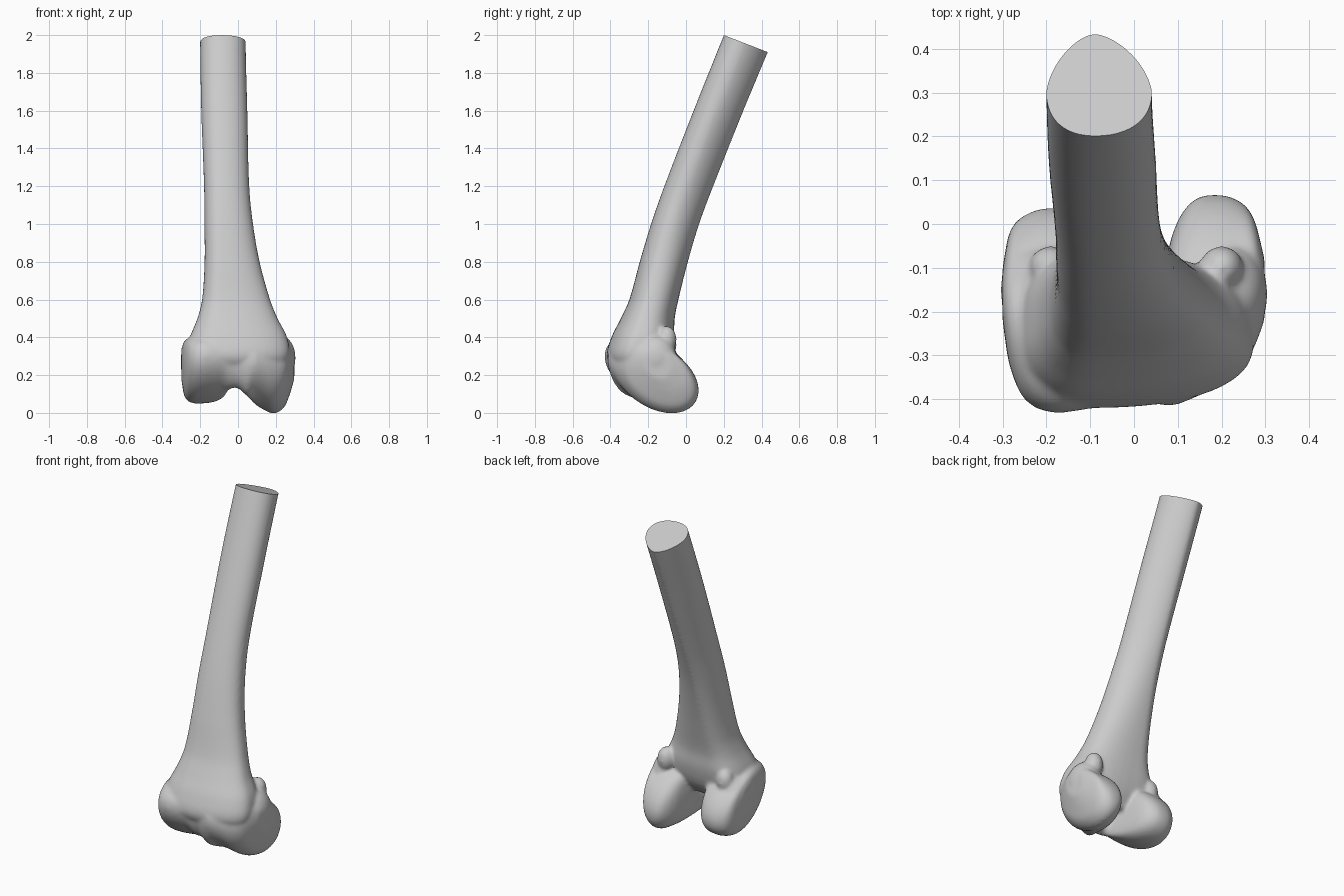
import bpy, bmesh
from math import sin, cos, pi, sqrt
from mathutils import Vector, Matrix

cube = bpy.data.objects.get("Cube")
if cube:
    bpy.data.objects.remove(cube, do_unlink=True)

SIDES = 48


def spow(v, p):
    return (1 if v >= 0 else -1) * abs(v) ** p


def loft(bm, rings):
    """Skin a list of point rings and cap both ends."""
    loops = [[bm.verts.new(p) for p in ring] for ring in rings]
    for a, b in zip(loops, loops[1:]):
        for i in range(SIDES):
            j = (i + 1) % SIDES
            bm.faces.new((a[i], a[j], b[j], b[i]))
    bm.faces.new(loops[0][::-1])
    bm.faces.new(loops[-1])


def resample(rows, n):
    """Insert smoothly interpolated rows between the given ones."""
    out = []
    for i in range(len(rows) - 1):
        p0, p1 = rows[max(i - 1, 0)], rows[i]
        p2, p3 = rows[i + 1], rows[min(i + 2, len(rows) - 1)]
        for s in range(n):
            t = s / n
            h = t * t * (3 - 2 * t)
            row = []
            for k in range(len(p1)):
                span = p2[0] - p1[0]
                m1 = (p2[k] - p0[k]) / (p2[0] - p0[0]) * span
                m2 = (p3[k] - p1[k]) / (p3[0] - p1[0]) * span
                row.append((1 - h) * p1[k] + h * p2[k]
                           + t * (1 - t) ** 2 * m1 - t * t * (1 - t) * m2)
            out.append(row)
    return out + [rows[-1]]


def shaft_ring(z, xl, xr, yf, yb, p):
    """Round in front, ridged (p > 1) or flat (p < 1) behind."""
    xm, ym = -0.09, yf + 0.42 * (yb - yf)
    ring = []
    for i in range(SIDES):
        a = 2 * pi * i / SIDES
        c, s = cos(a), sin(a)
        rx = xr - xm if c > 0 else xm - xl
        ry = yb - ym if s > 0 else ym - yf
        e = p if s > 0 else 0.9
        ring.append((xm + rx * spow(c, e), ym + ry * spow(s, e), z))
    return ring


def condyle_ring(x, yf, yb, zb, zt):
    """Side-on oval, leaning up towards the front."""
    lean = 0.3
    yc, zc, ry, h = (yf + yb) / 2, (zb + zt) / 2, (yb - yf) / 2, (zt - zb) / 2
    rz = sqrt(max(h * h - (lean * ry) ** 2, 0.0004))
    ring = []
    for i in range(SIDES):
        a = 2 * pi * i / SIDES
        dy = ry * cos(a)
        ring.append((x, yc + dy, zc + rz * sin(a) - lean * dy))
    return ring


def knob(bm, centre, size):
    mat = Matrix.Translation(centre) @ Matrix.Diagonal((*size, 1))
    bmesh.ops.create_uvsphere(bm, u_segments=24, v_segments=16, radius=1, matrix=mat)


# Shaft sections: z, x left, x right, y front, y back, back shape
shaft = [
    (0.22, -0.24, 0.22, -0.38, -0.14, 0.8),
    (0.30, -0.28, 0.27, -0.42, -0.09, 0.75),
    (0.40, -0.255, 0.26, -0.395, -0.065, 0.75),
    (0.50, -0.215, 0.21, -0.345, -0.06, 0.8),
    (0.60, -0.19, 0.17, -0.30, -0.04, 0.85),
    (0.80, -0.177, 0.115, -0.245, 0.01, 0.95),
    (1.00, -0.178, 0.08, -0.185, 0.07, 1.1),
    (1.20, -0.18, 0.06, -0.115, 0.145, 1.2),
    (1.60, -0.195, 0.05, 0.04, 0.305, 1.25),
    (1.90, -0.20, 0.042, 0.16, 0.43, 1.25),
    (2.12, -0.20, 0.04, 0.25, 0.52, 1.25),
]

# Condyle sections: x, y front, y back, z bottom, z top
condyles = [
    (-0.30, -0.22, -0.10, 0.18, 0.34),
    (-0.285, -0.32, -0.02, 0.09, 0.38),
    (-0.25, -0.40, 0.02, 0.055, 0.40),
    (-0.19, -0.43, 0.037, 0.05, 0.41),
    (-0.12, -0.425, 0.02, 0.06, 0.41),
    (-0.075, -0.415, -0.05, 0.085, 0.41),
    (-0.045, -0.405, -0.22, 0.125, 0.41),
    (0.0, -0.40, -0.24, 0.13, 0.40),
    (0.05, -0.41, -0.20, 0.085, 0.40),
    (0.085, -0.415, -0.03, 0.05, 0.39),
    (0.13, -0.40, 0.05, 0.02, 0.38),
    (0.19, -0.37, 0.067, -0.003, 0.37),
    (0.245, -0.33, 0.05, 0.03, 0.36),
    (0.275, -0.28, 0.01, 0.10, 0.36),
    (0.298, -0.22, -0.08, 0.18, 0.34),
]

bm = bmesh.new()
loft(bm, [shaft_ring(*r) for r in resample(shaft, 6)])
loft(bm, [condyle_ring(*r) for r in resample(condyles, 3)])
# Bony bumps on the sides and above the condyles
knob(bm, (0.225, -0.16, 0.29), (0.08, 0.11, 0.12))
knob(bm, (-0.23, -0.15, 0.27), (0.075, 0.10, 0.11))
knob(bm, (0.20, -0.10, 0.39), (0.05, 0.05, 0.07))
knob(bm, (-0.19, -0.10, 0.36), (0.05, 0.05, 0.07))
bmesh.ops.recalc_face_normals(bm, faces=bm.faces)

mesh = bpy.data.meshes.new("thigh_bone")
bm.to_mesh(mesh)
bm.free()
bone = bpy.data.objects.new("thigh_bone", mesh)
bpy.context.collection.objects.link(bone)

# Fuse the parts into one smooth skin
fuse = bone.modifiers.new("fuse", 'REMESH')
fuse.mode = 'VOXEL'
fuse.voxel_size = 0.01
soften = bone.modifiers.new("soften", 'SMOOTH')
soften.factor = 0.5
soften.iterations = 8
fused = bpy.data.meshes.new_from_object(
    bone.evaluated_get(bpy.context.evaluated_depsgraph_get()))
bone.modifiers.clear()
bone.data = fused

# Saw off the top end square to the shaft
bm = bmesh.new()
bm.from_mesh(fused)
cut = bmesh.ops.bisect_plane(bm, geom=bm.verts[:] + bm.edges[:] + bm.faces[:],
                             plane_co=Vector((0, 0.2, 2.0)),
                             plane_no=Vector((0, 0.36, 0.93)), clear_outer=True)
rim = [e for e in cut["geom_cut"] if isinstance(e, bmesh.types.BMEdge)]
bmesh.ops.contextual_create(bm, geom=rim)
bmesh.ops.recalc_face_normals(bm, faces=bm.faces)
bm.to_mesh(fused)
bm.free()

grey = bpy.data.materials.new("bone_grey")
grey.use_nodes = True
colour = (0.6, 0.6, 0.6, 1)
grey.diffuse_color = colour
grey.node_tree.nodes["Principled BSDF"].inputs["Base Color"].default_value = colour
fused.materials.clear()
fused.materials.append(grey)

bpy.context.view_layer.objects.active = bone
bone.select_set(True)
bpy.ops.object.shade_smooth_by_angle(angle=0.7)
